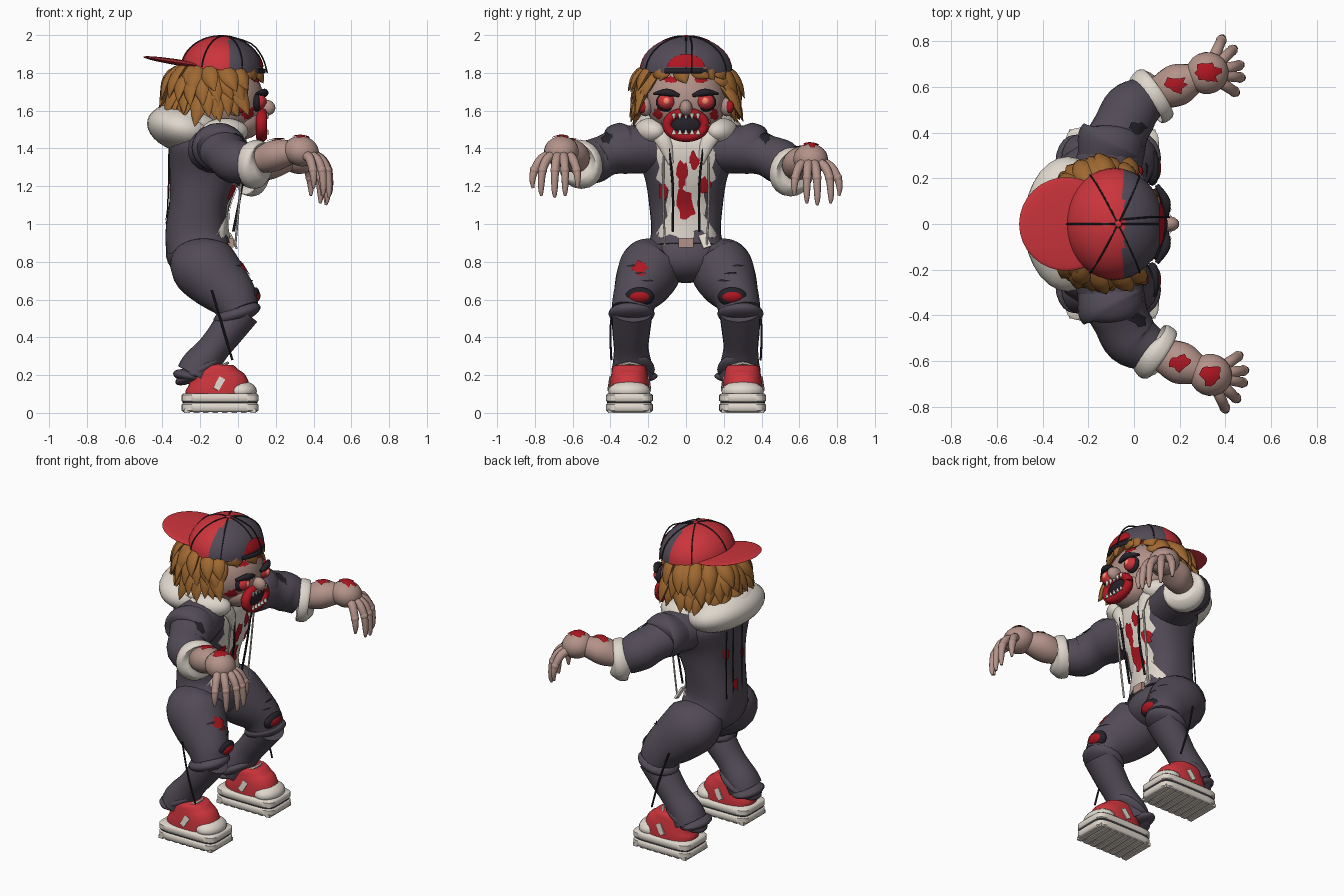
import bpy, bmesh, random
from math import pi, sin, cos, radians, copysign
from mathutils import Vector, Matrix, Euler
from mathutils.bvhtree import BVHTree

if "Cube" in bpy.data.objects:
    bpy.data.objects.remove(bpy.data.objects["Cube"])

random.seed(4)
X, Z = Vector((1, 0, 0)), Vector((0, 0, 1))

def mat(name, *rgb):
    m = bpy.data.materials.new(name)
    m.diffuse_color = (*rgb, 1)
    m.use_nodes = True
    m.node_tree.nodes["Principled BSDF"].inputs["Base Color"].default_value = m.diffuse_color
    return m

CLOTH, DARK = mat("cloth", .085, .07, .095), mat("dark", .018, .016, .022)
RED, BLOOD = mat("red", .6, .035, .045), mat("blood", .42, .008, .015)
SKIN, WHITE = mat("skin", .45, .29, .25), mat("white", .74, .68, .61)
HAIR, GLOW = mat("hair", .35, .14, .03), mat("glow", 1, .25, .15)

def finish(name, bm, *mats):
    bmesh.ops.recalc_face_normals(bm, faces=bm.faces)
    me = bpy.data.meshes.new(name)
    bm.to_mesh(me)
    for m in mats:
        me.materials.append(m)
    me.shade_smooth()
    me.set_sharp_from_angle(angle=radians(50))
    ob = bpy.data.objects.new(name, me)
    bpy.context.collection.objects.link(ob)
    return ob

def place(loc, size, rot):
    return Matrix.LocRotScale(Vector(loc), Euler([radians(a) for a in rot]), Vector(size))

def ball(name, loc, size, m, rot=(0, 0, 0), seg=20):
    bm = bmesh.new()
    bmesh.ops.create_uvsphere(bm, u_segments=seg, v_segments=seg // 2 + 2, radius=1, matrix=place(loc, size, rot))
    return finish(name, bm, m)

def box(name, loc, size, m, rot=(0, 0, 0)):
    bm = bmesh.new()
    bmesh.ops.create_cube(bm, size=1, matrix=place(loc, size, rot))
    return finish(name, bm, m)

def tube(name, rows, m, ref=X, n=20, k=4, power=2):
    """Loft of (x, y, z, side radius, other radius) rows, smoothed with k steps per span."""
    rows = [Vector(r) for r in rows]
    pts = []
    for i in range(len(rows) - 1):
        a, b, c, d = rows[max(i - 1, 0)], rows[i], rows[i + 1], rows[min(i + 2, len(rows) - 1)]
        for t in (j / k for j in range(k)):
            pts.append(.5 * (2 * b + (c - a) * t + (2 * a - 5 * b + 4 * c - d) * t * t + (3 * b - a - 3 * c + d) * t ** 3))
    pts.append(rows[-1])
    bm, loops = bmesh.new(), []
    ring = [(cos(2 * pi * j / n), sin(2 * pi * j / n)) for j in range(n)]
    ring = [[copysign(abs(v) ** (2 / power), v) for v in cs] for cs in ring]
    for i, p in enumerate(pts):
        tan = (pts[min(i + 1, len(pts) - 1)].xyz - pts[max(i - 1, 0)].xyz).normalized() if len(p) < 5 else \
            (Vector(pts[min(i + 1, len(pts) - 1)][:3]) - Vector(pts[max(i - 1, 0)][:3])).normalized()
        side = ref.cross(tan).normalized()
        other = tan.cross(side)
        ra, rb = max(p[3], .001), max(p[4], .001)
        loops.append([bm.verts.new(Vector(p[:3]) + side * c * ra + other * s * rb) for c, s in ring])
    for a, b in zip(loops, loops[1:]):
        for j in range(n):
            bm.faces.new((a[j], a[j - 1], b[j - 1], b[j]))
    bm.faces.new(loops[0])
    bm.faces.new(loops[-1])
    return finish(name, bm, m)

def thread(name, pts, m, r=.006):
    return tube(name, [(*p, r, r) for p in pts], m, ref=Vector((.8, .6, .1)), n=6, k=3)

def decal(name, target, centre, outline, d, m, lift=.008, rings=6):
    """Outline of (side, up) pairs projected along d on to the target."""
    me = target.data
    tree = BVHTree.FromPolygons([v.co for v in me.vertices], [tuple(p.vertices) for p in me.polygons])
    u = Z.cross(d).normalized() if abs(d.z) < .9 else X
    bm = bmesh.new()
    def put(a, b):
        p = Vector(centre) + u * a + d.cross(u) * b
        return bm.verts.new((tree.ray_cast(p + d * .4, -d)[0] or tree.find_nearest(p)[0]) + d * lift)
    mid, last = put(0, 0), None
    for f in (r / rings for r in range(1, rings + 1)):
        ring = [put(a * f, b * f) for a, b in outline]
        for j in range(len(ring)):
            bm.faces.new((last[j - 1], ring[j - 1], ring[j], last[j]) if last else (mid, ring[j - 1], ring[j]))
        last = ring
    return finish(name, bm, m)

def splat(name, target, centre, ra, rb, d=X, lift=.008, m=BLOOD):
    out = [(2 * pi * i / 16, random.uniform(.6, 1.15)) for i in range(16)]
    return decal(name, target, centre, [(ra * f * cos(a), rb * f * sin(a)) for a, f in out], d, m, lift, 3)

# jacket, pelvis and shirt
torso = tube("jacket", [(-.21, 0, .87, .215, .17), (-.22, 0, .95, .185, .165), (-.21, 0, 1.1, .195, .155), (-.185, 0, 1.25, .22, .18),
                        (-.17, 0, 1.4, .28, .195), (-.18, 0, 1.5, .24, .17), (-.18, 0, 1.55, .14, .12)], CLOTH, n=32, power=2.5)
ball("pelvis", (-.2, 0, .83), (.185, .23, .14), CLOTH, (0, 12, 0))
half = [(.17, -.3), (.16, -.23), (.1, -.14), (.11, -.08), (.09, 0), (.16, .06), (.14, .12), (.17, .22), (.17, .32)]
decal("shirt_front", torso, (-.02, 0, 1.18), [(0, -.31)] + half + [(0, .35)] + [(-w, z) for w, z in half[::-1]], X, WHITE)
for y, z, a, b in ((0, 1.1, .05, .11), (-.02, 1.26, .03, .09), (.1, 1.2, .035, .05), (-.12, 1.17, .03, .05), (.04, 1.34, .03, .05)):
    splat("shirt_blood", torso, (0, y, z), a, b, lift=.014)
for y, z in ((.03, 1.03), (-.06, 1.2), (.1, 1.25)):
    splat("back_blood", torso, (-.35, y, z), .03, .04, -X)
    thread("back_thread", [(-.365, y, 1.4), (-.368, y + .01, 1.2), (-.378, y + .02, .97)], DARK, .004)
box("belt_buckle", (-.04, 0, .9), (.03, .08, .05), SKIN)
box("torn_shirt_tail", (-.025, .1, .91), (.012, .045, .08), WHITE, (20, -25, 0))

# hood and neck
ball("hood", (-.29, 0, 1.505), (.195, .295, .125), WHITE, (0, 14, 0), 28)
ball("hood_top", (-.25, 0, 1.545), (.2, .25, .08), WHITE, (0, 14, 0), 28)
tube("neck", [(-.1, 0, 1.42, .1, .1), (-.08, 0, 1.56, .1, .1)], SKIN)

# head and face
head = ball("head", (-.08, 0, 1.66), (.215, .215, .21), SKIN, seg=28)
ball("jaw", (.01, 0, 1.545), (.125, .135, .1), SKIN)
lips = [2 * pi * i / 16 for i in range(17)]
tube("bloody_mouth_rim", [(.125, .1 * cos(a), 1.525 + .065 * sin(a), .026, .03) for a in lips], BLOOD, n=10, k=2)
ball("mouth_hole", (.115, 0, 1.53), (.035, .092, .06), DARK)
ball("nose", (.15, 0, 1.615), (.048, .034, .042), SKIN)
for y in (-.064, -.032, 0, .032, .064):
    for root, tip in ((1.585, 1.556), (1.475, 1.5)):
        tube("tooth", [(.152, y, root, .013, .012), (.156, y, tip, .004, .004)], WHITE, n=8, k=1)
for s in (1, -1):
    ball("eye_socket", (.1, .105 * s, 1.645), (.025, .055, .05), DARK)
    ball("eye", (.11, .105 * s, 1.648), (.04, .046, .042), RED)
    ball("pupil", (.14, .103 * s, 1.65), (.014, .02, .02), GLOW, seg=12)
    tube("eyebrow", [(.14, .035 * s, 1.68, .008, .012), (.14, .1 * s, 1.697, .02, .02), (.1, .17 * s, 1.69, .006, .01)], DARK, n=10)
    ball("ear", (-.01, .215 * s, 1.62), (.045, .035, .05), SKIN)
    ball("ear_wound", (.015, .23 * s, 1.62), (.026, .025, .034), BLOOD, seg=12)
    splat("cheek_blood", head, (.1, .15 * s, 1.585), .025, .035)
    splat("forehead_blood", head, (.1, .08 * s, 1.765), .035, .02)

# hair: layered pointed locks flaring outwards
ball("hair_base", (-.15, 0, 1.72), (.2, .225, .16), HAIR)
for z0, drop, n, gap in ((1.71, .16, 14, 68), (1.76, .17, 17, 58), (1.8, .16, 18, 46), (1.835, .15, 20, 0)):
    for i in range(n):
        a = radians(gap + (360 - 2 * gap) * (i + .5) / n + random.uniform(-5, 5))
        d, rows = Vector((cos(a), sin(a), 0)), []
        dz = drop * random.uniform(.85, 1.25) * (.5 if d.x > .6 else 1)
        grow, bend = (.06 if d.x > .6 else random.uniform(.08, .12)), Vector((-d.y, d.x, 0)) * random.uniform(-.02, .07)
        for f, t, w in ((0, 0, .03), (.5, .3, .047), (.8, .65, .036), (1, 1, .001)):
            rows.append((*(Vector((-.12, 0, z0 - dz * t)) + d * (.19 + grow * f) + bend * t), w, w * .55))
        tube("hair_lock", rows, HAIR, ref=d, n=8, k=2)

# two-tone backwards cap
CAP = place((-.085, 0, 1.815), (.215, .245, .18), (0, 5, 0))
bm = bmesh.new()
bmesh.ops.create_uvsphere(bm, u_segments=36, v_segments=20, radius=1)
bmesh.ops.delete(bm, geom=[v for v in bm.verts if v.co.z < -.01], context="VERTS")
for f in bm.faces:
    f.material_index = int(f.calc_center_median().x > .12)
bmesh.ops.transform(bm, matrix=CAP, verts=bm.verts)
cap = finish("cap_dome", bm, RED, CLOTH)
for a in (pi * i / 3 for i in range(6)):
    arc = [radians(v) for v in (2, 15, 30, 45, 60, 75, 88)]
    thread("cap_seam", [CAP @ (Vector((cos(a) * cos(e), sin(a) * cos(e), sin(e))) * 1.005) for e in arc], DARK, .004)
ball("cap_button", (-.07, 0, 1.992), (.018, .018, .009), RED, seg=12)
ball("cap_brim", (-.295, 0, 1.852), (.21, .205, .016), RED, (0, 9, 0), 32)
arch = [(.1 * cos(pi * i / 10), .07 * sin(pi * i / 10)) for i in range(11)]
decal("cap_opening", cap, (.13, 0, 1.83), arch, X, BLOOD)
tube("cap_strap", [(.105, -.11, 1.81, .014, .01), (.138, 0, 1.81, .014, .01), (.105, .11, 1.81, .014, .01)], DARK, n=8)
thread("cap_loose_thread", [(-.05, .02, 1.995), (.07, .03, 1.955), (.13, .03, 1.88), (.155, .03, 1.8)], DARK, .004)

for s in (1, -1):
    dz, dx = (-.02, -.005) if s > 0 else (.02, .01)
    def P(x, y, z, *r):  # hands sit slightly uneven
        return (x + dx, y * s, z + dz, *r)
    # collar flap, drawstrings and loose strings
    ball("hood_collar", (-.07, .19 * s, 1.49), (.13, .08, .07), WHITE, (0, 0, -20 * s))
    tube("hood_edge", [(-.01, .19 * s, 1.5, .03, .02), (.025, .12 * s, 1.44, .04, .02), (.02, .08 * s, 1.32, .015, .012)], WHITE, n=10)
    thread("drawstring", [(.035, .09 * s, 1.4), (.02, .07 * s, 1.2), (-.025, .07 * s, .96)], DARK, .007)
    thread("shirt_string", [(.03, .12 * s, 1.36), (.005, .12 * s, 1.1), (-.015, .11 * s, .88)], WHITE)
    # sleeve, shoulder puff and cuff
    sleeve = tube("sleeve", [(-.14, .16 * s, 1.4, .15, .13), (-.09, .33 * s, 1.39, .14, .125), (-.055, .42 * s, 1.365, .125, .11),
                             (-.01, .5 * s, 1.33, .125, .118), P(.06, .55, 1.305, .1, .1)], CLOTH, ref=Z)
    tube("shoulder_fold", [(-.14, .25 * s, 1.41, .11, .09), (-.105, .34 * s, 1.405, .15, .13), (-.085, .38 * s, 1.405, .14, .12),
                           (-.08, .4 * s, 1.4, .1, .09)], CLOTH, ref=Z)
    splat("sleeve_tear", sleeve, (.02, .42 * s, 1.48), .04, .03, Z, m=DARK)
    tube("sleeve_cuff", [P(.055, .54, 1.3, .09, .09), P(.06, .545, 1.3, .12, .125), P(.085, .56, 1.295, .13, .13),
                         P(.11, .577, 1.29, .12, .12), P(.115, .58, 1.29, .08, .08)], WHITE, ref=Z, k=3)
    # hand with curled fingers
    wrist = tube("forearm", [P(.09, .57, 1.31, .06, .06), P(.15, .59, 1.33, .085, .08), P(.21, .615, 1.35, .09, .08),
                             P(.28, .645, 1.36, .06, .06)], SKIN, ref=Z)
    c = Vector(P(.325, .66, 1.365))
    palm = ball("hand", c, (.095, .092, .08), SKIN, (0, 12, 25 * s))
    splat("hand_blood", palm, c + Z * .04, .06, .05, Z)
    splat("wrist_blood", wrist, P(.19, .61, 1.42), .05, .04, Z)
    for tip in ((.45, .575, 1.17), (.475, .64, 1.13), (.47, .695, 1.12), (.44, .765, 1.13), (.39, .81, 1.17)):
        t = Vector(P(*tip))
        out = Vector((t.x - c.x, t.y - c.y, 0))
        tube("finger", [(*(c + out * .35 - Z * .02), .028, .028), (*(c + out * .7 - Z * .04), .025, .025), (*(c + out * .95 - Z * .1), .022, .022),
                        (*(t + Z * .04 + out * .02), .016, .016), (*t, .007, .007)], SKIN, Vector((-out.y, out.x, 0)).normalized(), 10, 3)
        ball("knuckle", c + out * .95 - Z * .1, (.025, .025, .025), SKIN, seg=10)
    # trouser leg with bunched folds, torn knee
    thigh = tube("thigh", [(-.215, .1 * s, .855, .09, .13), (-.19, .17 * s, .79, .16, .175), (-.12, .215 * s, .71, .16, .165),
                           (-.035, .265 * s, .62, .122, .135), (.005, .285 * s, .54, .11, .11)], CLOTH)
    tube("shin", [(.02, .285 * s, .54, .11, .1), (-.06, .29 * s, .43, .1, .09), (-.13, .29 * s, .34, .092, .085),
                  (-.2, .285 * s, .25, .105, .1), (-.23, .285 * s, .2, .11, .1)], CLOTH)
    ball("knee_fold", (-.005, .288 * s, .525), (.13, .123, .05), CLOTH, (0, -18, 0))
    ball("ankle_fold", (-.2, .28 * s, .23), (.15, .115, .045), CLOTH, (0, -30, 0))
    ball("heel_fold", (-.26, .27 * s, .195), (.085, .12, .035), CLOTH, (0, 10, 0))
    ball("torn_knee_rim", (.08, .245 * s, .615), (.03, .078, .052), DARK, (0, 20, 0))
    ball("knee_wound", (.092, .245 * s, .615), (.026, .058, .034), BLOOD, (0, 20, 0))
    for i in range(3):
        splat("thigh_tear", thigh, (0, (.2 + .04 * i) * s, .7 + .04 * i), .035, .006, m=DARK)
    thread("leg_thread", [(-.14, .375 * s, .65), (-.08, .4 * s, .45), (-.03, .395 * s, .28)], DARK)
    # shoe: ridged two-layer sole, upper, toe cap, stripes and laces
    for name, z0, z1, g, m in (("outsole", .005, .052, 0, WHITE), ("sole_groove", .045, .068, .006, CLOTH), ("midsole", .056, .102, 0, WHITE)):
        tube(name, [(-.095, .3 * s, z, .124 - g - e, .204 - g - e) for z, e in
                    ((z0, .009), (z0 + .008, 0), (z1 - .008, 0), (z1, .009))], m, n=40, k=1, power=6)
    for i in range(8):
        box("sole_ridge", (-.27 + .05 * i, .3 * s, .01), (.03, .225, .02), WHITE)
    tube("shoe_upper", [(-.105, .3 * s, .095, .108, .175), (-.11, .3 * s, .15, .105, .165), (-.12, .3 * s, .2, .097, .135),
                        (-.125, .3 * s, .245, .085, .1), (-.125, .3 * s, .26, .05, .06)], RED, n=28, power=2.4)
    ball("toe_cap", (.015, .3 * s, .115), (.085, .112, .055), WHITE)
    for q in (1, -1):
        box("side_stripe", (-.1, (.3 + .104 * q) * s, .155), (.035, .012, .07), WHITE, (8 * q * s, 30, 0))
    for x, z in ((.015, .19), (-.02, .223), (-.055, .256)):
        thread("lace", [(x - .035, .235 * s, z - .01), (x, .3 * s, z + .008), (x - .035, .365 * s, z - .01)], WHITE, .008)
splat("thigh_blood", thigh, (0, -.24, .77), .045, .04)
